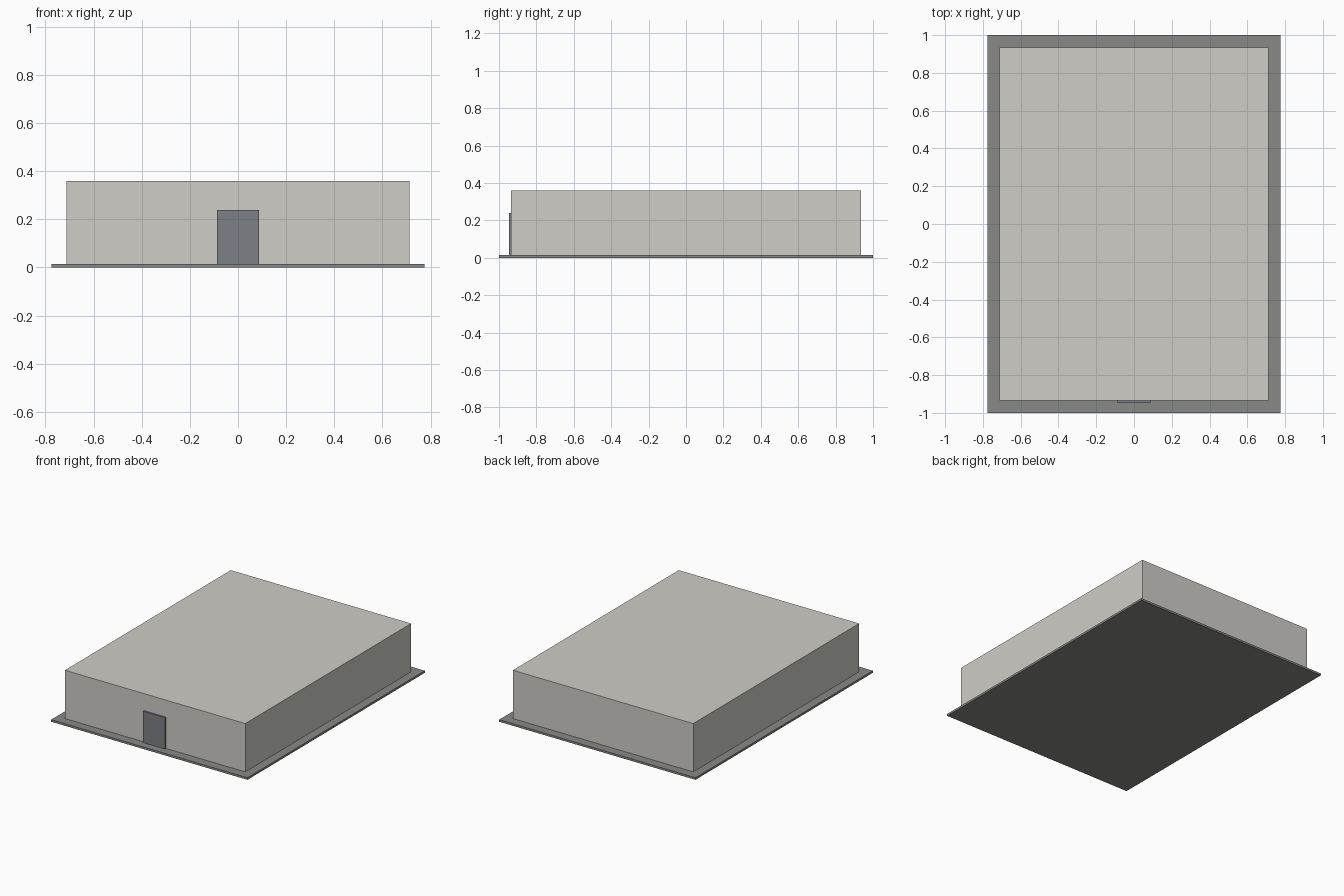
import bpy

if "Cube" in bpy.data.objects:
    bpy.data.objects.remove(bpy.data.objects["Cube"])


def material(name, rgb):
    mat = bpy.data.materials.new(name)
    mat.diffuse_color = (*rgb, 1.0)
    mat.use_nodes = True
    mat.node_tree.nodes["Principled BSDF"].inputs["Base Color"].default_value = mat.diffuse_color
    return mat


def box(name, x, y, z, mat):
    """Box spanning the given (min, max) ranges."""
    spans = (x, y, z)
    centre = [(a + b) / 2 for a, b in spans]
    bpy.ops.mesh.primitive_cube_add(size=1, location=centre)
    obj = bpy.context.object
    obj.name = name
    obj.scale = [b - a for a, b in spans]
    bpy.ops.object.transform_apply(location=False, rotation=False, scale=True)
    obj.data.materials.append(mat)
    return obj


concrete = material("concrete", (0.25, 0.25, 0.24))
wall = material("wall", (0.62, 0.61, 0.57))
steel = material("door_steel", (0.20, 0.22, 0.24))

# Thin foundation slab
box("foundation_slab", (-0.775, 0.775), (-1.0, 1.0), (0.0, 0.015), concrete)

# Flat-roofed main block
box("building_body", (-0.712, 0.712), (-0.935, 0.935), (0.015, 0.36), wall)

# Door panel standing slightly proud of the front wall
box("front_door", (-0.087, 0.087), (-0.947, -0.935), (0.015, 0.239), steel)
